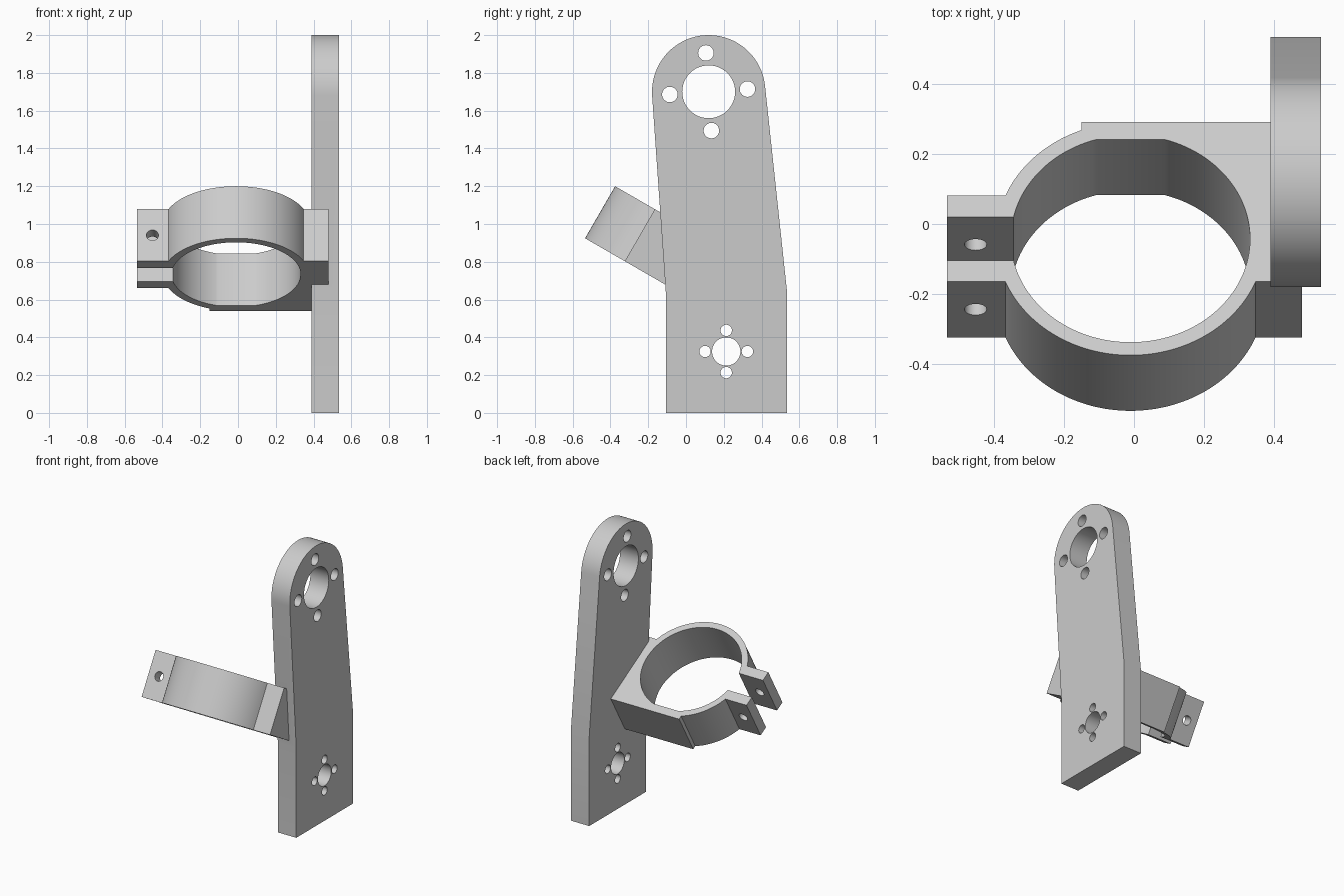
import bpy, bmesh
from math import cos, sin, radians, asin, degrees, sqrt
from mathutils import Matrix, Vector

if "Cube" in bpy.data.objects:
    bpy.data.objects.remove(bpy.data.objects["Cube"], do_unlink=True)

grey = bpy.data.materials.new("light grey")
grey.use_nodes = True
grey.diffuse_color = (0.6, 0.6, 0.6, 1)
grey.node_tree.nodes["Principled BSDF"].inputs["Base Color"].default_value = (0.6, 0.6, 0.6, 1)


def arc(cx, cy, r, start, end, steps):
    angles = [radians(start + (end - start) * i / steps) for i in range(steps + 1)]
    return [(cx + r * cos(a), cy + r * sin(a)) for a in angles]


def extrude(name, outline, low, high, frame):
    """Extrude a flat outline from low to high along the frame's third axis."""
    bm = bmesh.new()
    face = bm.faces.new([bm.verts.new((a, b, low)) for a, b in outline])
    top = bmesh.ops.extrude_face_region(bm, geom=[face])["geom"]
    bmesh.ops.translate(bm, vec=(0, 0, high - low),
                        verts=[g for g in top if isinstance(g, bmesh.types.BMVert)])
    bmesh.ops.transform(bm, matrix=frame, verts=bm.verts)
    bmesh.ops.recalc_face_normals(bm, faces=bm.faces)
    mesh = bpy.data.meshes.new(name)
    bm.to_mesh(mesh)
    bm.free()
    mesh.materials.append(grey)
    obj = bpy.data.objects.new(name, mesh)
    bpy.context.collection.objects.link(obj)
    return obj


def boolean(target, other, operation):
    mod = target.modifiers.new(operation.lower(), "BOOLEAN")
    mod.operation, mod.solver, mod.object = operation, "EXACT", other
    bpy.context.view_layer.objects.active = target
    bpy.ops.object.modifier_apply(modifier=mod.name)
    bpy.data.objects.remove(other, do_unlink=True)


# Upright plate: tapered outline with a rounded top, in the side plane
side = Matrix(((0, 0, 1, 0), (1, 0, 0, 0), (0, 1, 0, 0), (0, 0, 0, 1)))
outline = [(-0.107, 0), (0.535, 0), (0.535, 0.64)]
outline += arc(0.12, 1.70, 0.30, 6, 184, 48) + [(-0.107, 0.64)]
bracket = extrude("mounting_bracket", outline, 0.39, 0.535, side)

# Clamp: split ring with two ears and a solid shoulder reaching into the plate
cx, outer, inner, height = -0.01, 0.385, 0.342, 0.318
ear, gap, flat, step = 0.142, 0.072, 0.328, -0.15
tilt = Matrix.Translation((0, -0.201, 0.732)) @ Matrix.Rotation(radians(-30), 4, "X")
ear_angle = degrees(asin(ear / outer))
gap_angle = degrees(asin(gap / inner))
step_v = sqrt(outer ** 2 - (step - cx) ** 2)
step_angle = 180 - degrees(asin(step_v / outer))
flat_angle = degrees(asin(flat / inner))

profile = [(-0.535, -ear)] + arc(cx, 0, outer, 180 + ear_angle, 360 - ear_angle, 64)
profile += [(0.48, -ear), (0.48, outer), (step, outer)]
profile += arc(cx, 0, outer, step_angle, 180 - ear_angle, 20)
profile += [(-0.535, ear), (-0.535, gap)]
profile += arc(cx, 0, inner, 180 - gap_angle, 180 - flat_angle, 28)
profile += arc(cx, 0, inner, flat_angle, gap_angle - 180, 88)
profile += [(-0.535, -gap)]
clamp = extrude("clamp", profile, 0, height, tilt)

# Bolt hole through both ears
across = tilt @ Matrix.Translation((-0.453, 0, height / 2)) @ Matrix.Rotation(radians(90), 4, "X")
boolean(clamp, extrude("bolt_cutter", arc(0, 0, 0.032, 0, 345, 23), -0.2, 0.2, across), "DIFFERENCE")
boolean(bracket, clamp, "UNION")

# Bores, each with four screw holes around it: centre, radius, spacing, screw radius, turn
for y, z, bore, spacing, screw, turn in ((0.12, 1.70, 0.14, 0.206, 0.041, 4),
                                         (0.213, 0.325, 0.075, 0.112, 0.03, 0)):
    holes = [(y, z, bore)]
    holes += [(a, b, screw) for a, b in arc(y, z, spacing, turn, turn + 270, 3)]
    for a, b, r in holes:
        boolean(bracket, extrude("hole_cutter", arc(a, b, r, 0, 352.5, 47), 0.3, 0.6, side), "DIFFERENCE")

bpy.ops.object.select_all(action="DESELECT")
bracket.select_set(True)
bpy.context.view_layer.objects.active = bracket
bpy.ops.object.shade_smooth_by_angle(angle=radians(25))
